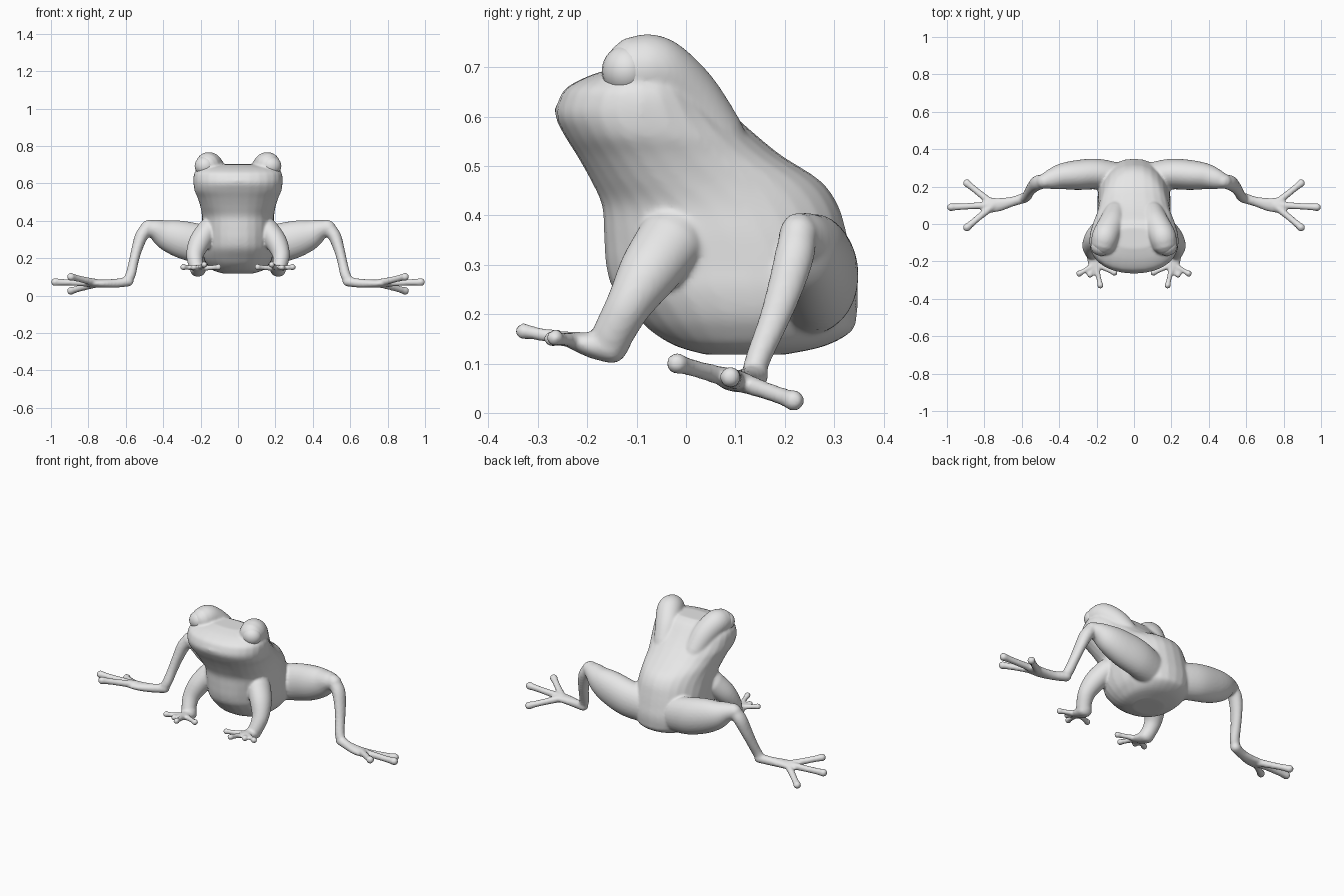
import bpy, bmesh, math
from mathutils import Vector

SEG = 28  # sides of every cross-section

skin = bpy.data.materials.new("plain_grey")
skin.diffuse_color = (0.8, 0.8, 0.8, 1)


def spline(rows, steps=6):
    """Smooth curve through rows of numbers."""
    out = []
    for i in range(len(rows) - 1):
        p0, p1 = rows[max(i - 1, 0)], rows[i]
        p2, p3 = rows[i + 1], rows[min(i + 2, len(rows) - 1)]
        for k in range(steps):
            t = k / steps
            out.append([0.5 * (2 * b + (c - a) * t + (2 * a - 5 * b + 4 * c - d) * t * t
                               + (3 * b - a - 3 * c + d) * t ** 3)
                        for a, b, c, d in zip(p0, p1, p2, p3)])
    return out + [list(rows[-1])]


def skin_rings(bm, rings):
    """Bridge rings of points into a closed shell."""
    loops = [[bm.verts.new(p) for p in ring] for ring in rings]
    for r0, r1 in zip(loops, loops[1:]):
        for j in range(SEG):
            k = (j + 1) % SEG
            bm.faces.new((r0[j], r0[k], r1[k], r1[j]))
    bm.faces.new(loops[0][::-1])
    bm.faces.new(loops[-1])


def limb(bm, rows, side=1, ref=(0, 0, 1)):
    """Round-ended tube; rows are x, y, z, half width, half height (along ref)."""
    ref = Vector(ref)
    pts = spline([r if len(r) == 5 else (*r, r[3]) for r in rows])
    pos = [Vector(p[:3]) for p in pts]
    n = len(pts)
    tan = [(pos[min(i + 1, n - 1)] - pos[max(i - 1, 0)]).normalized() for i in range(n)]
    stations = [(pos[i], tan[i], pts[i][3], pts[i][4]) for i in range(n)]

    def cap(i, sign):
        c, t, a, b = stations[i]
        out = []
        for ang in (25, 50, 70, 84):
            f, h = math.cos(math.radians(ang)), math.sin(math.radians(ang))
            out.append((c + t * sign * min(a, b) * h, t, a * f, b * f))
        return out

    stations = cap(0, -1)[::-1] + stations + cap(-1, 1)
    rings = []
    for c, t, a, b in stations:
        up = (ref - t * ref.dot(t)).normalized()
        across = t.cross(up)
        ring = []
        for j in range(SEG):
            w = 2 * math.pi * j / SEG
            p = c + across * a * math.cos(w) + up * b * math.sin(w)
            ring.append((p.x * side, p.y, p.z))
        rings.append(ring)
    skin_rings(bm, rings)


bm = bmesh.new()

# Torso and head: level slices of z, front y, widest y, back y, half width
slices = [
    (0.118, 0.04, 0.12, 0.20, 0.08), (0.135, -0.02, 0.13, 0.28, 0.135),
    (0.165, -0.07, 0.14, 0.335, 0.165), (0.20, -0.105, 0.14, 0.346, 0.185),
    (0.25, -0.147, 0.13, 0.348, 0.195), (0.30, -0.162, 0.12, 0.339, 0.195),
    (0.36, -0.166, 0.09, 0.326, 0.195), (0.42, -0.17, 0.05, 0.308, 0.193),
    (0.47, -0.192, -0.01, 0.272, 0.20), (0.52, -0.22, -0.05, 0.195, 0.215),
    (0.56, -0.245, -0.08, 0.145, 0.232), (0.60, -0.264, -0.09, 0.10, 0.238),
    (0.635, -0.257, -0.09, 0.065, 0.238), (0.66, -0.24, -0.09, 0.042, 0.23),
    (0.685, -0.19, -0.08, 0.015, 0.20), (0.702, -0.13, -0.07, -0.02, 0.12)]
rings = []
for z, front, mid, back, half in spline(slices, 4):
    ring = []
    for j in range(SEG):
        w = 2 * math.pi * j / SEG
        c, s = math.cos(w), math.sin(w)
        x = half * math.copysign(abs(c) ** 0.9, c)
        depth = (back - mid) if s > 0 else (mid - front)
        ring.append((x, mid + depth * math.copysign(abs(s) ** 0.9, s), z))
    rings.append(ring)
skin_rings(bm, rings)

for side in (1, -1):
    # Brow bulge running back into the neck
    limb(bm, [(0.16, -0.095, 0.695, 0.07), (0.15, -0.06, 0.69, 0.072),
              (0.12, 0.0, 0.635, 0.07), (0.10, 0.06, 0.56, 0.06)], side)
    # Lip ridge, drooping at the corner
    limb(bm, [(-0.01, -0.255, 0.612, 0.012), (0.08, -0.243, 0.611, 0.013),
              (0.14, -0.212, 0.592, 0.013), (0.19, -0.17, 0.568, 0.01)], side)
    # Thigh
    limb(bm, [(0.10, 0.25, 0.255, 0.08, 0.10), (0.20, 0.267, 0.275, 0.082, 0.105),
              (0.30, 0.262, 0.30, 0.08, 0.10), (0.38, 0.255, 0.325, 0.07, 0.083),
              (0.44, 0.24, 0.352, 0.055, 0.056), (0.482, 0.228, 0.362, 0.04, 0.04)], side)
    # Shin
    limb(bm, [(0.475, 0.228, 0.37, 0.036, 0.036), (0.515, 0.22, 0.32, 0.035, 0.04),
              (0.54, 0.20, 0.25, 0.029, 0.036), (0.558, 0.175, 0.18, 0.026, 0.03),
              (0.573, 0.148, 0.115, 0.027, 0.026), (0.59, 0.137, 0.08, 0.026, 0.024)],
         side, (0, 1, 0))
    # Long foot
    limb(bm, [(0.585, 0.14, 0.075, 0.028, 0.026), (0.65, 0.12, 0.066, 0.026, 0.024),
              (0.72, 0.104, 0.064, 0.036, 0.022), (0.78, 0.10, 0.065, 0.042, 0.018)], side)
    # Toes
    for tip in ((0.893, 0.218, 0.025), (0.978, 0.09, 0.072), (0.893, -0.018, 0.10)):
        root = Vector((0.75, 0.102, 0.066))
        tip = Vector(tip)
        limb(bm, [(*root, 0.022), (*root.lerp(tip, 0.5), 0.018),
                  (*root.lerp(tip, 0.85), 0.018), (*tip, 0.022)], side)
    # Arm
    limb(bm, [(0.16, -0.03, 0.35, 0.06, 0.07), (0.205, -0.075, 0.285, 0.058, 0.062),
              (0.23, -0.115, 0.22, 0.047, 0.047), (0.225, -0.145, 0.165, 0.04, 0.042),
              (0.215, -0.155, 0.142, 0.04, 0.042)], side, (0, 1, 0))
    # Hand
    limb(bm, [(0.215, -0.15, 0.13, 0.04, 0.03), (0.21, -0.19, 0.137, 0.04, 0.026),
              (0.205, -0.225, 0.146, 0.034, 0.019)], side)
    # Fingers
    for tip in ((0.105, -0.26, 0.152), (0.18, -0.328, 0.165), (0.292, -0.265, 0.152),
                (0.235, -0.27, 0.15)):
        root = Vector((0.205, -0.215, 0.145))
        tip = Vector(tip)
        limb(bm, [(*root, 0.018), (*root.lerp(tip, 0.55), 0.014),
                  (*root.lerp(tip, 0.85), 0.014), (*tip, 0.018)], side)

bmesh.ops.recalc_face_normals(bm, faces=bm.faces)
mesh = bpy.data.meshes.new("frog_body")
bm.to_mesh(mesh)
bm.free()
mesh.materials.append(skin)
body = bpy.data.objects.new("frog_body", mesh)
bpy.context.collection.objects.link(body)

# Fuse the limbs into one soft skin
fuse = body.modifiers.new("fuse", 'REMESH')
fuse.mode = 'VOXEL'
fuse.voxel_size = 0.007
fuse.use_smooth_shade = True
soften = body.modifiers.new("soften", 'SMOOTH')
soften.factor = 0.5
soften.iterations = 6

# Bulging eyes
for side, name in ((1, "left_eye"), (-1, "right_eye")):
    bpy.ops.mesh.primitive_uv_sphere_add(segments=24, ring_count=16, radius=1,
                                         location=(side * 0.178, -0.122, 0.693))
    eye = bpy.context.object
    eye.name = name
    eye.scale = (0.054, 0.048, 0.051)
    eye.rotation_euler = (0, 0, side * math.radians(15))
    eye.data.materials.append(skin)
    bpy.ops.object.shade_smooth()
